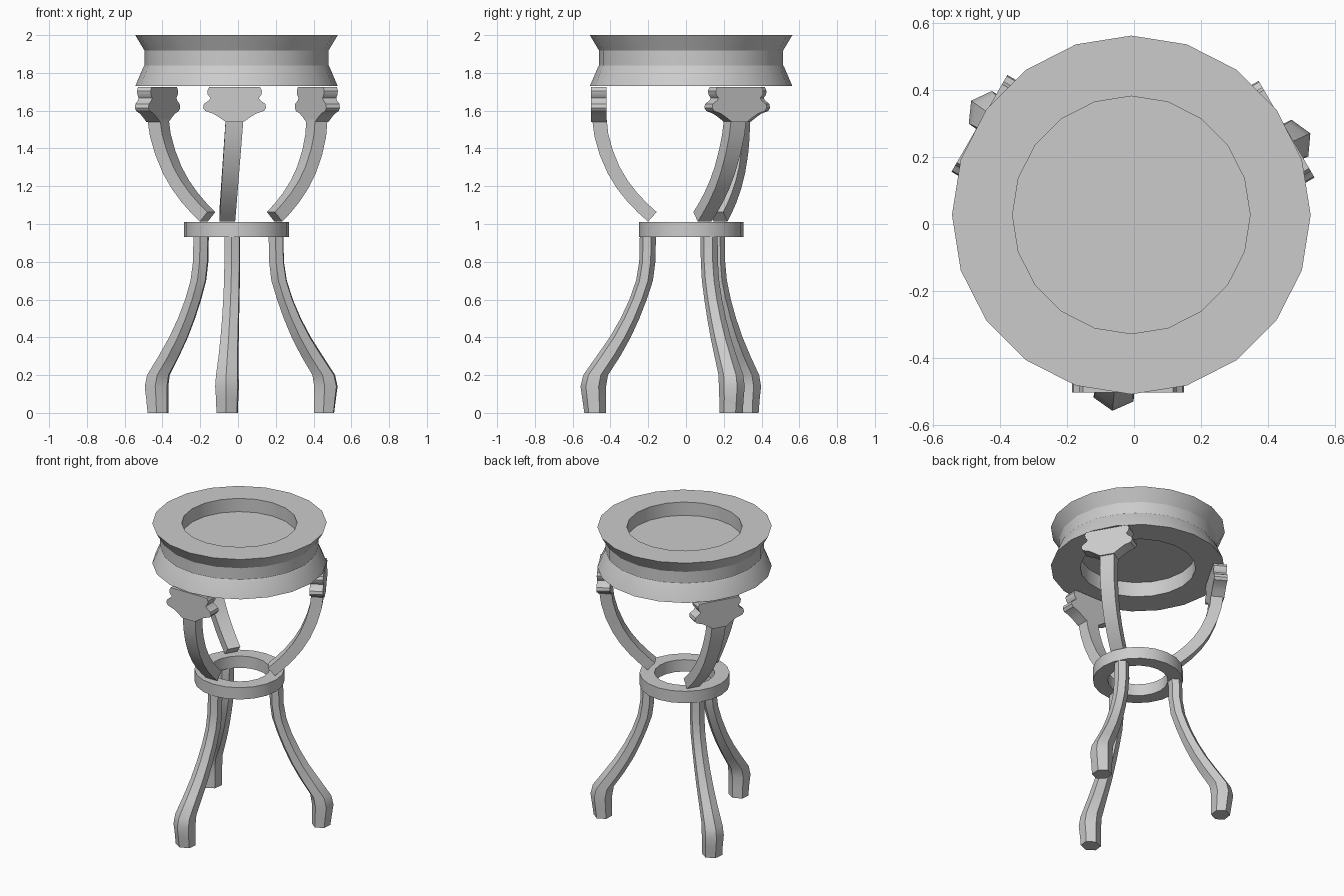
import bpy, bmesh
from math import pi, sin, cos, atan2, radians
from mathutils import Matrix, Vector

if "Cube" in bpy.data.objects:
    bpy.data.objects.remove(bpy.data.objects["Cube"])

CENTRE = Vector((-0.008, 0.027, 0))


def finish(bm, name):
    bmesh.ops.recalc_face_normals(bm, faces=bm.faces)
    me = bpy.data.meshes.new(name)
    bm.to_mesh(me)
    bm.free()
    ob = bpy.data.objects.new(name, me)
    bpy.context.collection.objects.link(ob)
    bpy.context.view_layer.objects.active = ob
    ob.select_set(True)
    bpy.ops.object.shade_smooth_by_angle(angle=radians(30))
    ob.select_set(False)
    return ob


def loft(bm, rings, closed=False):
    """Skin a list of point rings; cap the ends unless closed."""
    vs = [[bm.verts.new(p) for p in r] for r in rings]
    n = len(vs[0])
    pairs = list(zip(vs, vs[1:])) + ([(vs[-1], vs[0])] if closed else [])
    for a, b in pairs:
        for i in range(n):
            j = (i + 1) % n
            bm.faces.new((a[i], a[j], b[j], b[i]))
    if not closed:
        bm.faces.new(vs[0])
        bm.faces.new(vs[-1])


def lathe(name, profile, closed=False, sides=20):
    bm = bmesh.new()
    loft(bm, [[(r * cos(2 * pi * i / sides), r * sin(2 * pi * i / sides), z)
               for i in range(sides)] for r, z in profile], closed)
    finish(bm, name).location = CENTRE


def three(name, build, angle):
    """Build a part pointing along local +x and repeat it three times."""
    for k, tag in enumerate(("front", "right", "left")):
        bm = bmesh.new()
        build(bm)
        ob = finish(bm, f"{tag}_{name}")
        ob.matrix_world = (Matrix.Translation(CENTRE)
                           @ Matrix.Rotation(radians(angle + 120 * k), 4, 'Z'))


# Top: solid disc with dished top and underside, in one waisted body
lathe("table_top", [(0.355, 1.83), (0.355, 1.73), (0.536, 1.73), (0.492, 1.833),
                    (0.487, 1.84), (0.487, 1.918), (0.536, 2.0),
                    (0.355, 2.0), (0.355, 1.91)])

# Middle ring
lathe("stretcher_ring", [(0.185, 0.93), (0.277, 0.93), (0.277, 1.01), (0.185, 1.01)],
      closed=True)

# Lower legs: z, distance from centre, radial half depth, half width
LEG = [(0, .51, .058, .055), (.07, .515, .063, .056), (.14, .52, .068, .06), (.2, .508, .066, .057),
       (.3, .44, .063, .05), (.4, .377, .056, .046), (.5, .325, .05, .043),
       (.6, .282, .046, .041), (.7, .248, .045, .04), (.8, .233, .043, .04),
       (.932, .23, .043, .04)]


def leg(bm):
    loft(bm, [[(r + d * cos(i * pi / 3), w * sin(i * pi / 3) / sin(pi / 3), z)
               for i in range(6)] for z, r, d, w in LEG])


three("lower_leg", leg, 264.5)

# Upper arms: curved bars leaning slightly sideways
ARM = [(.205, 1.038), (.255, 1.083), (.31, 1.14), (.365, 1.21), (.41, 1.285),
       (.45, 1.38), (.475, 1.47), (.486, 1.56)]


def arm(bm):
    rings = []
    for i, (r, z) in enumerate(ARM):
        a, b = ARM[max(i - 1, 0)], ARM[min(i + 1, len(ARM) - 1)]
        t = Vector((b[0] - a[0], b[1] - a[1])).normalized()
        f = (z - 1.038) / 0.522
        side, w, h = -0.049 + 0.039 * f, 0.042 + 0.005 * f, 0.034 + 0.004 * f
        rings.append([(r + t.y * h * s, side + w * q, z - t.x * h * s)
                      for s, q in ((1, -1), (1, 1), (-1, 1), (-1, -1))])
    loft(bm, rings)


three("upper_arm", arm, 270)

# Scrolled brackets: half outline (half width, z), mirrored and thickened
HALF = [(.046, 1.54), (.085, 1.567), (.115, 1.585), (.155, 1.598), (.167, 1.615),
        (.163, 1.635), (.135, 1.655), (.128, 1.667), (.142, 1.685), (.145, 1.705), (.135, 1.724)]


def bracket(bm):
    outline = HALF + [(-y, z) for y, z in reversed(HALF)]
    loft(bm, [[(r, y - 0.01, z) for y, z in outline] for r in (.447, .53)])


three("bracket", bracket, 270)
